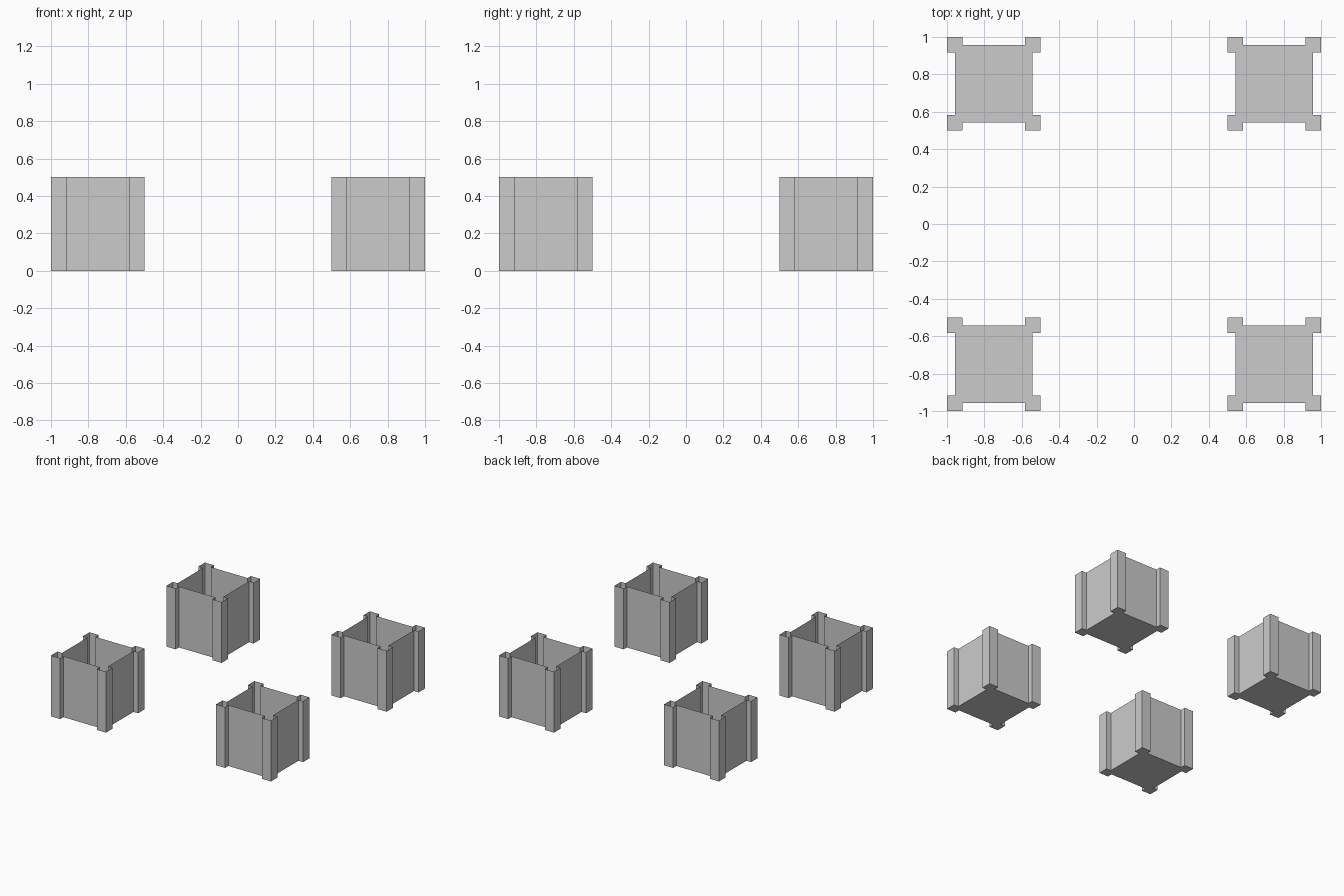
import bpy
import bmesh

if "Cube" in bpy.data.objects:
    bpy.data.objects.remove(bpy.data.objects["Cube"])

HALF = 0.25      # half width of one box
HEIGHT = 0.5
POST = 1 / 12    # width of the corner posts
INSET = 1 / 24   # how far the walls sit behind the posts


def box_outline():
    """Square with a projecting post at each corner, counter-clockwise."""
    a, b, c = HALF, HALF - POST, HALF - INSET
    corner = [(c, b), (a, b), (a, a), (b, a), (b, c)]
    points = []
    for _ in range(4):
        points += corner
        corner = [(-y, x) for x, y in corner]
    return points


def make_box(name, cx, cy):
    bm = bmesh.new()
    # Floor, then thin walls rising from its rim; the top stays open
    floor = bm.faces.new([bm.verts.new((x, y, 0)) for x, y in box_outline()])
    rim = list(floor.edges)
    walls = bmesh.ops.extrude_edge_only(bm, edges=rim)
    top = [v for v in walls["geom"] if isinstance(v, bmesh.types.BMVert)]
    bmesh.ops.translate(bm, verts=top, vec=(0, 0, HEIGHT))
    bmesh.ops.recalc_face_normals(bm, faces=bm.faces)
    # Outside of the floor faces down
    bm.normal_update()
    if floor.normal.z > 0:
        bmesh.ops.reverse_faces(bm, faces=bm.faces)
    mesh = bpy.data.meshes.new(name)
    bm.to_mesh(mesh)
    bm.free()
    obj = bpy.data.objects.new(name, mesh)
    obj.location = (cx, cy, 0)
    bpy.context.collection.objects.link(obj)


# Four open boxes, one in each corner
for side, sx in (("left", -1), ("right", 1)):
    for end, sy in (("front", -1), ("back", 1)):
        make_box(f"{end}_{side}_open_box", sx * 0.75, sy * 0.75)
